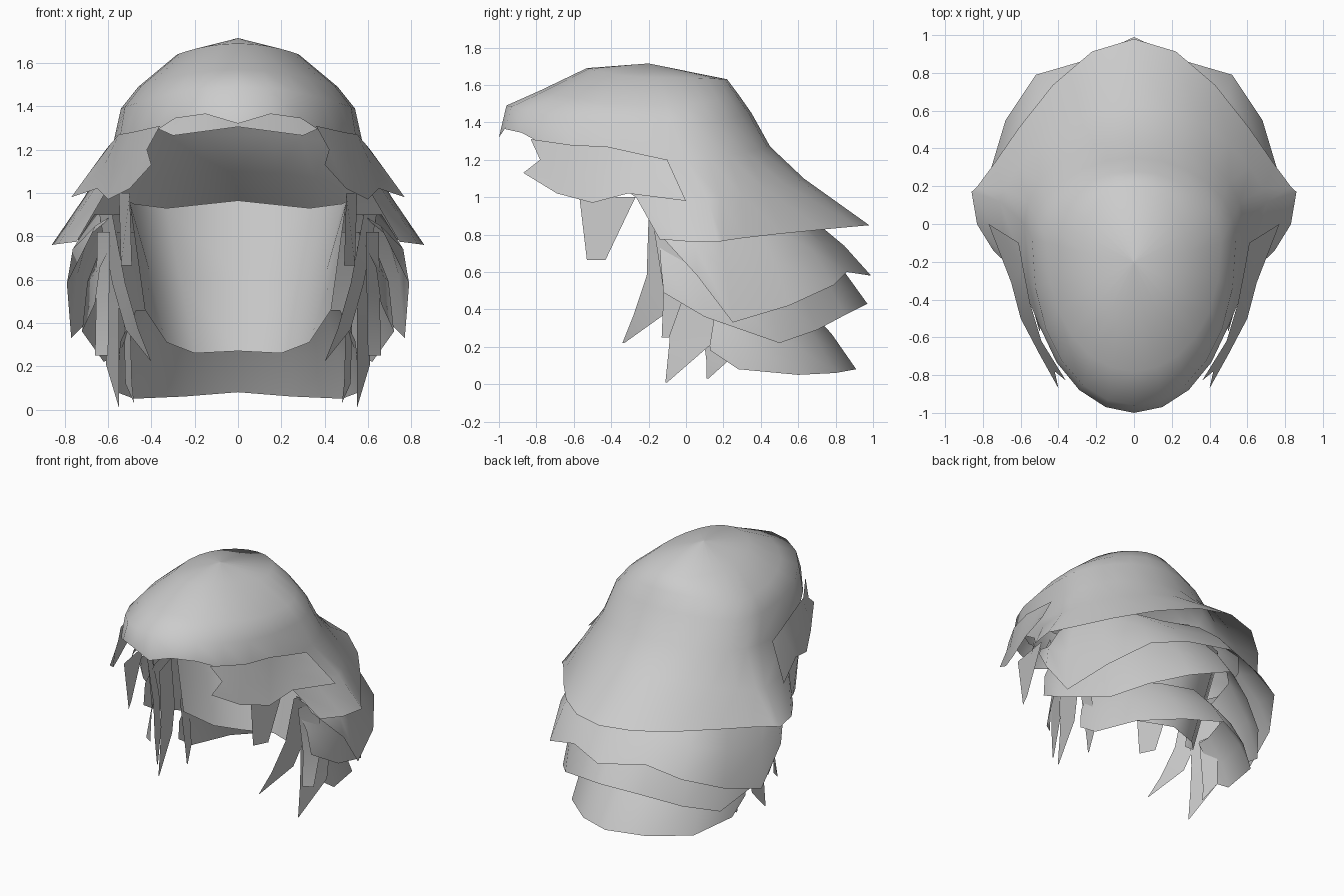
import bpy
from math import sin, cos, radians
from mathutils import Vector

default_cube = bpy.data.objects.get("Cube")
if default_cube:
    bpy.data.objects.remove(default_cube, do_unlink=True)

# One plain grey for all the hair
hair_grey = bpy.data.materials.new("hair_grey")
hair_grey.use_nodes = True
grey = (0.6, 0.6, 0.6, 1)
hair_grey.diffuse_color = grey
hair_grey.node_tree.nodes["Principled BSDF"].inputs["Base Color"].default_value = grey


def sheet(name, rows):
    """Skin rows of points into a smooth open surface, mirrored across x.
    A missing point (None) leaves a gap in the surface."""
    verts, faces, index = [], [], {}
    for r, row in enumerate(rows):
        for c, point in enumerate(row):
            if point is not None:
                index[r, c] = len(verts)
                verts.append(tuple(point))
    for r in range(len(rows) - 1):
        for c in range(len(rows[r]) - 1):
            corners = [(r, c), (r + 1, c), (r + 1, c + 1), (r, c + 1)]
            if all(corner in index for corner in corners):
                faces.append([index[corner] for corner in corners])
    mesh = bpy.data.meshes.new(name)
    mesh.from_pydata(verts, [], faces)
    mesh.materials.append(hair_grey)
    mesh.polygons.foreach_set("use_smooth", [True] * len(faces))
    mesh.update()
    obj = bpy.data.objects.new(name, mesh)
    bpy.context.collection.objects.link(obj)
    mirror = obj.modifiers.new("mirror", "MIRROR")
    mirror.use_clip = True
    mirror.merge_threshold = 0.002


def half_ring(front, side, back, point=1, lift=0, start=0):
    """Half an egg-shaped ring from the front, round the side, to the back.
    front and back are (y, z); side is (x, y, z); point sharpens the back and
    lift arches the front edge."""
    ring = []
    for step in range(13):
        if step < start:
            ring.append(None)
            continue
        angle = radians(step * 15)
        reach = abs(cos(angle))
        at_front = step < 6
        end_y, end_z = front if at_front else back
        x = side[0] * sin(angle) if 0 < step < 12 else 0
        y = side[1] + (end_y - side[1]) * reach ** (0.9 if at_front else point)
        z = side[2] + (end_z - side[2]) * reach ** 2
        if at_front:
            z += lift * sin(4 * angle)
        ring.append(Vector((x, y, z)))
    return ring


def halfway(upper, lower):
    return [(Vector(a) + Vector(b)) / 2 for a, b in zip(upper, lower)]


def layer(name, rim, top_z):
    """Flared layer of hair: the rim is drawn inward and up to its hidden root."""
    rim = [Vector(p) for p in rim]
    root = [Vector((p.x * 0.84, p.y * (0.66 if p.y > 0 else 1.2), max(top_z, p.z + 0.06)))
            for p in rim]
    middle = halfway(root, rim)
    for p in middle:
        p.x *= 1.05
        p.y *= 1.03
    sheet(name, [root, middle, rim])


def lock(name, x_top, x_tip, edges, twist=0.06):
    """Flat hanging lock, given by its front y, back y and z at each level."""
    rows = []
    for level, (front_y, back_y, z) in enumerate(edges):
        x = x_top + (x_tip - x_top) * level / (len(edges) - 1)
        turn = twist if back_y - front_y > 0.03 else 0
        rows.append([(x, front_y, z), (x + turn, back_y, z)])
    sheet(name, rows)


# Crown sweeping from the pointed fringe to the pointed back
crown = [
    [Vector((0, -0.2, 1.715))] * 13,
    half_ring((-0.53, 1.69), (0.28, -0.15, 1.64), (0.22, 1.63)),
    half_ring((-0.78, 1.57), (0.46, -0.1, 1.49), (0.28, 1.55)),
    half_ring((-0.96, 1.49), (0.54, -0.08, 1.39), (0.35, 1.45)),
    half_ring((-1, 1.32), (0.58, 0, 1.21), (0.45, 1.27), lift=0.06),
    half_ring((-0.6, 1.05), (0.71, 0.12, 0.98), (0.63, 1.1), point=1.5, start=4),
    half_ring((-0.41, 0.82), (0.86, 0.17, 0.76), (0.98, 0.85), point=2.5, start=4),
]
sheet("crown", crown)

# Lining tucked under the fringe
sheet("fringe_lining", [
    [(0, -0.8, 1.5), (0.27, -0.7, 1.46), (0.38, -0.6, 1.42)],
    [(0, -0.76, 1.305), (0.3, -0.7, 1.265), (0.4, -0.66, 1.31)],
])

# Swept lock over each temple
flap_top = [(0.36, -0.83, 1.31), (0.49, -0.62, 1.28), (0.55, -0.42, 1.27),
            (0.585, -0.24, 1.23), (0.61, -0.1, 1.2)]
flap_rim = [(0.4, -0.87, 1.13), (0.5, -0.69, 1.02), (0.6, -0.5, 0.97),
            (0.65, -0.31, 1.02), (0.77, 0, 0.98)]
flap_middle = halfway(flap_top, flap_rim)
flap_middle[0] += Vector((0.04, 0.07, -0.02))
sheet("temple_lock", [flap_top, flap_middle, flap_rim])

# Three flared layers down the back
layer("upper_back_layer",
      [(0.68, -0.14, 0.8), (0.79, 0.06, 0.58), (0.77, 0.25, 0.33), (0.68, 0.55, 0.42),
       (0.52, 0.79, 0.53), (0.28, 0.86, 0.6), (0, 0.99, 0.58)], 0.9)
layer("middle_back_layer",
      [(0.66, -0.12, 0.49), (0.72, 0.1, 0.36), (0.62, 0.5, 0.22),
       (0.46, 0.7, 0.29), (0.24, 0.85, 0.37), (0, 0.97, 0.43)], 0.82)
layer("lower_back_layer",
      [(0.56, 0.13, 0.18), (0.56, 0.28, 0.08), (0.48, 0.6, 0.05),
       (0.25, 0.8, 0.06), (0, 0.91, 0.08)], 0.46)

# Inner hair against the neck
nape_top = [(0.5, 0, 0.96), (0.48, 0.25, 0.95), (0.33, 0.45, 0.93), (0, 0.55, 0.965)]
nape_rim = [(0.43, 0, 0.46), (0.33, 0.2, 0.31), (0.2, 0.34, 0.26), (0, 0.4, 0.27)]
sheet("nape", [nape_top, halfway(nape_top, nape_rim), nape_rim])

# Loose locks beside the face
lock("sideburn", 0.5, 0.49, [(-0.57, -0.27, 1), (-0.53, -0.43, 0.665)], twist=0.05)
lock("front_lock", 0.58, 0.4,
     [(-0.2, -0.08, 0.9), (-0.21, -0.06, 0.58), (-0.28, -0.12, 0.37), (-0.34, -0.33, 0.22)])
lock("outer_lock", 0.59, 0.6,
     [(-0.17, -0.02, 0.82), (-0.12, 0, 0.5), (-0.13, -0.09, 0.25)])
lock("long_lock", 0.55, 0.55,
     [(-0.1, 0.12, 0.75), (-0.08, 0.16, 0.4), (-0.09, 0.13, 0.21), (-0.11, -0.1, 0.01)])
lock("inner_lock", 0.5, 0.48,
     [(0.06, 0.2, 0.5), (0.11, 0.22, 0.12), (0.11, 0.12, 0.03)], twist=0.03)
